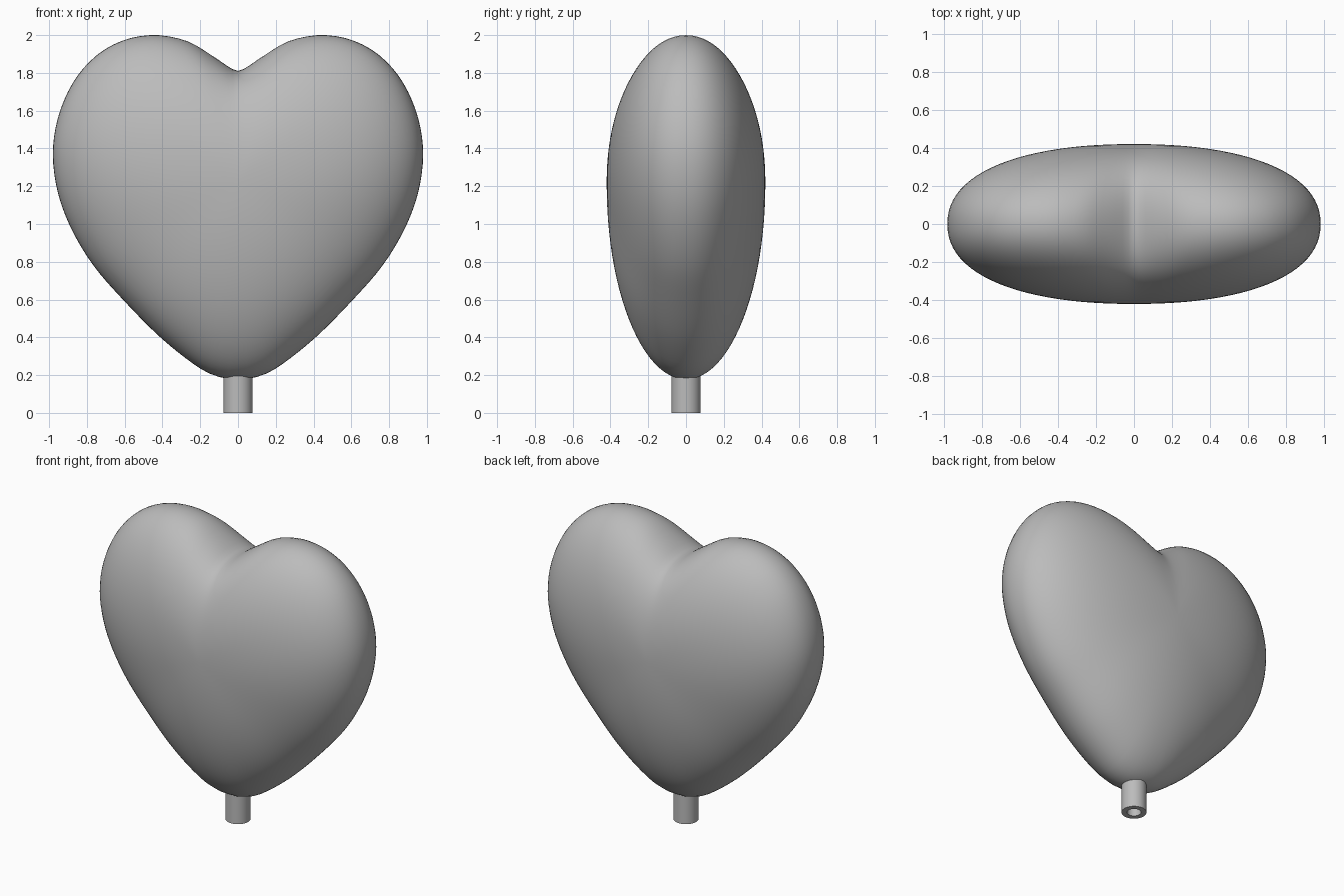
import bpy, bmesh, math
from mathutils import Vector

if "Cube" in bpy.data.objects:
    bpy.data.objects.remove(bpy.data.objects["Cube"])

grey = bpy.data.materials.new("plain grey")
grey.diffuse_color = (0.5, 0.5, 0.5, 1)
grey.use_nodes = True
grey.node_tree.nodes["Principled BSDF"].inputs["Base Color"].default_value = grey.diffuse_color

CZ, DEPTH = 1.22, 0.42      # centre height and half depth of the heart
SEG, RINGS = 128, 48

# Right half of the heart outline, from the dip down to the tip
HALF = [(0, 1.81), (.04, 1.826), (.12, 1.88), (.24, 1.955), (.34, 1.988), (.46, 2.0),
        (.6, 1.975), (.74, 1.90), (.86, 1.77), (.945, 1.59), (.98, 1.39),
        (.957, 1.18), (.885, .98), (.765, .78), (.6, .59), (.4, .39),
        (.2, .235), (.08, .185), (0, .178)]


def smooth_curve(pts, steps=24):
    """Dense Catmull-Rom curve, mirrored at both ends."""
    p = [Vector((-pts[1][0], pts[1][1]))] + [Vector(q) for q in pts]
    p.append(Vector((-pts[-2][0], pts[-2][1])))
    out = []
    for a, b, c, d in zip(p, p[1:], p[2:], p[3:]):
        for i in range(steps):
            t = i / steps
            out.append(.5 * (2 * b + (c - a) * t + (2 * a - 5 * b + 4 * c - d) * t * t
                             + (3 * b - a - 3 * c + d) * t ** 3))
    return out + [p[-2]]


# Outline as (angle from the top, radius)
POLAR = [(math.atan2(v.x, v.y - CZ), math.hypot(v.x, v.y - CZ)) for v in smooth_curve(HALF)]


def radius(angle):
    for (a0, r0), (a1, r1) in zip(POLAR, POLAR[1:]):
        if a0 <= angle <= a1:
            return r0 + (r1 - r0) * (angle - a0) / max(a1 - a0, 1e-9)
    return POLAR[-1][1]


angles = [2 * math.pi * i / SEG for i in range(SEG)]
outer = [radius(min(a, 2 * math.pi - a)) for a in angles]
# Softened outline for the inner contours, so the crease fades out
coef = [sum(r * math.cos(k * a) for r, a in zip(outer, angles)) * (1 if k == 0 else 2) / SEG
        for k in range(4)]
inner = [sum(c * math.cos(k * a) for k, c in enumerate(coef)) for a in angles]

# Heart body: rings from the front pole to the back pole
bm = bmesh.new()
rings = []
for j in range(1, RINGS):
    phi = math.pi * j / RINGS
    t = math.sin(phi)
    ring = []
    for a, ro, ri in zip(angles, outer, inner):
        power = 2.05 + .15 * math.sin(a) ** 2
        r = t * (ri + (ro - ri) * t ** 3)
        y = -math.copysign(DEPTH * max(0, 1 - t ** power) ** (1 / power), math.cos(phi))
        if j * 2 == RINGS:
            y = 0
        ring.append(bm.verts.new((r * math.sin(a), y, CZ + r * math.cos(a))))
    rings.append(ring)
front = bm.verts.new((0, -DEPTH, CZ))
back = bm.verts.new((0, DEPTH, CZ))
for i in range(SEG):
    k = (i + 1) % SEG
    bm.faces.new((front, rings[0][i], rings[0][k]))
    bm.faces.new((back, rings[-1][k], rings[-1][i]))
    for lo, hi in zip(rings, rings[1:]):
        bm.faces.new((lo[i], hi[i], hi[k], lo[k]))


def finish(bm, name, angle):
    bmesh.ops.recalc_face_normals(bm, faces=bm.faces)
    mesh = bpy.data.meshes.new(name)
    bm.to_mesh(mesh)
    bm.free()
    mesh.materials.append(grey)
    ob = bpy.data.objects.new(name, mesh)
    bpy.context.collection.objects.link(ob)
    bpy.ops.object.select_all(action='DESELECT')
    ob.select_set(True)
    bpy.context.view_layer.objects.active = ob
    bpy.ops.object.shade_smooth_by_angle(angle=math.radians(angle))


finish(bm, "heart_body", 60)

# Hollow stem: closed tube profile spun around the vertical axis
bm = bmesh.new()
profile = [(.077, .23), (.077, 0), (.043, 0), (.043, .23)]
verts = [bm.verts.new((r, 0, z)) for r, z in profile]
edges = [bm.edges.new((verts[i], verts[(i + 1) % 4])) for i in range(4)]
bmesh.ops.spin(bm, geom=verts + edges, axis=(0, 0, 1), cent=(0, 0, 0),
               angle=2 * math.pi, steps=48, use_merge=True)
bmesh.ops.remove_doubles(bm, verts=bm.verts, dist=1e-5)
finish(bm, "stem_tube", 40)
